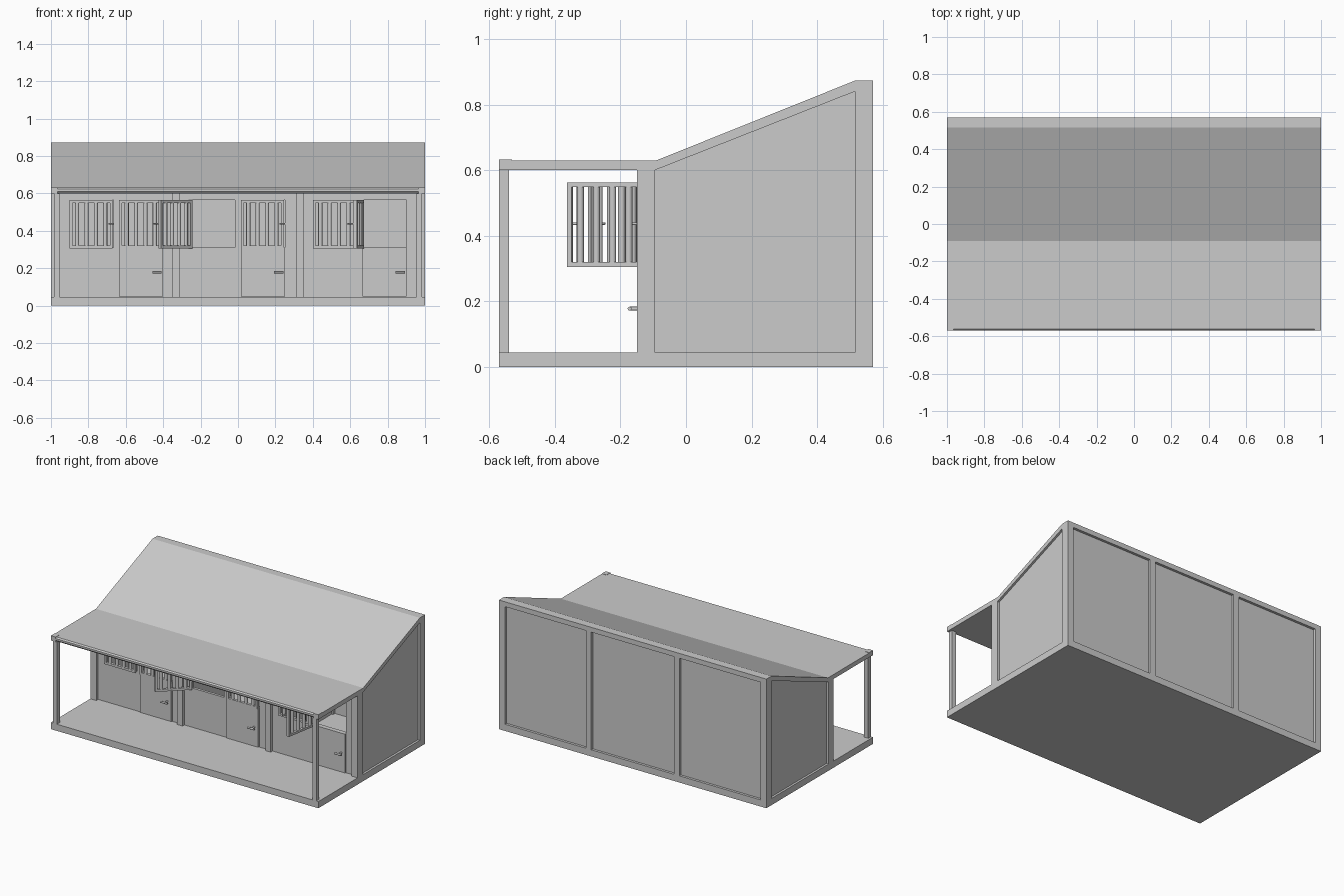
import bpy, bmesh, math
from mathutils import Matrix, Vector

if "Cube" in bpy.data.objects:
    bpy.data.objects.remove(bpy.data.objects["Cube"])

grey = bpy.data.materials.new("plain grey")
grey.use_nodes = True
GREY = (0.6, 0.6, 0.6, 1)
grey.diffuse_color = GREY
grey.node_tree.nodes["Principled BSDF"].inputs["Base Color"].default_value = GREY


def finish(name, bm, smooth=False):
    bmesh.ops.recalc_face_normals(bm, faces=bm.faces)
    mesh = bpy.data.meshes.new(name)
    bm.to_mesh(mesh)
    bm.free()
    mesh.materials.append(grey)
    ob = bpy.data.objects.new(name, mesh)
    bpy.context.collection.objects.link(ob)
    if smooth:
        bpy.ops.object.select_all(action='DESELECT')
        ob.select_set(True)
        bpy.context.view_layer.objects.active = ob
        bpy.ops.object.shade_smooth_by_angle(angle=math.radians(40))
    return ob


def add_box(bm, x, y, z):
    size = [b - a for a, b in (x, y, z)]
    mid = [(a + b) / 2 for a, b in (x, y, z)]
    bmesh.ops.create_cube(bm, size=1, matrix=Matrix.Translation(mid) @ Matrix.Diagonal((*size, 1)))


def add_rod(bm, start, end, radius):
    a, b = Vector(start), Vector(end)
    turn = (b - a).to_track_quat('Z', 'Y').to_matrix().to_4x4()
    bmesh.ops.create_cone(bm, cap_ends=True, segments=12, radius1=radius, radius2=radius,
                          depth=(b - a).length, matrix=Matrix.Translation((a + b) / 2) @ turn)


def box(name, x, y, z):
    bm = bmesh.new()
    add_box(bm, x, y, z)
    return finish(name, bm)


def extrude_side(name, profile, x0, x1):
    """Sweep a closed y-z outline along x."""
    bm = bmesh.new()
    face = bm.faces.new([bm.verts.new((x0, y, z)) for y, z in profile])
    out = bmesh.ops.extrude_face_region(bm, geom=[face])["geom"]
    bmesh.ops.translate(bm, vec=(x1 - x0, 0, 0),
                        verts=[v for v in out if isinstance(v, bmesh.types.BMVert)])
    return finish(name, bm)


FLOOR, EAVE, SILL, HEAD = 0.045, 0.60, 0.31, 0.563
FRONT, BACK = -0.57, 0.57
WALL = (-0.13, -0.112)
PITCH, OPEN_W = 0.65, 0.235
windows = [-0.90 + i * PITCH for i in range(3)]
doors = [-0.635 + i * PITCH for i in range(3)]

# Floor slab and folded roof with a softened front edge
box("floor_slab", (-1, 1), (FRONT, BACK), (0, FLOOR))
extrude_side("roof", [(FRONT, 0.61), (FRONT, 0.622), (-0.562, 0.63), (-0.09, 0.63), (0.515, 0.873),
                      (BACK, 0.873), (BACK, 0.84), (0.515, 0.84), (-0.095, EAVE), (-0.56, EAVE)], -1, 1)

# Posts and end panels, repeated on both sides
for s, side in ((-1, "right"), (1, "left")):
    def span(a, b):
        return tuple(sorted((s * a, s * b)))
    box(side + "_eave_corner", span(0.965, 1), (FRONT, -0.53), (EAVE, 0.632))
    box(side + "_porch_post", span(0.955, 0.985), (FRONT, -0.54), (FLOOR, EAVE))
    box(side + "_front_corner_post", span(0.955, 1), (-0.15, -0.095), (FLOOR, 0.605))
    box(side + "_back_corner_post", span(0.955, 1), (0.515, BACK), (FLOOR, 0.845))
    extrude_side(side + "_end_panel", [(-0.1, FLOOR), (0.52, FLOOR), (0.52, 0.85), (-0.1, 0.61)],
                 *span(0.97, 0.985))
    # Stall divider with its front and back posts
    c = 0.33 * s
    box(side + "_divider_front_post", (c - 0.02, c + 0.02), (-0.15, -0.095), (FLOOR, 0.605))
    box(side + "_divider_back_post", (c - 0.02, c + 0.02), (0.515, BACK), (FLOOR, 0.845))
    extrude_side(side + "_stall_divider", [(-0.1, FLOOR), (0.52, FLOOR), (0.52, 0.85), (-0.1, 0.61)],
                 c - 0.01, c + 0.01)

box("back_panel", (-0.97, 0.97), (0.535, 0.553), (FLOOR, 0.85))

# Front wall: solid bands with piers between the openings
bm = bmesh.new()
add_box(bm, (-0.97, 0.97), WALL, (FLOOR, SILL))
add_box(bm, (-0.97, 0.97), WALL, (HEAD, 0.605))
left = -0.97
for x in sorted(windows + doors):
    add_box(bm, (left, x), WALL, (SILL, HEAD))
    left = x + OPEN_W
add_box(bm, (left, 0.97), WALL, (SILL, HEAD))
finish("front_wall", bm)


def add_handle(bm, x, y, z, length, r):
    """Stem standing off the face, with a lever across it."""
    add_rod(bm, (x, y, z), (x, y - 0.03, z), r)
    add_rod(bm, (x - length * 0.6, y - 0.03, z), (x + length * 0.4, y - 0.03, z), r)


def barred_leaf(name, x, angle=0):
    """Barred shutter, hinged on its -x edge."""
    bm = bmesh.new()
    w, rail, t = OPEN_W - 0.005, 0.015, (-0.01, 0.01)
    low, high = SILL - 0.005, HEAD
    for z in (low, high - rail):
        add_box(bm, (0, w), t, (z, z + rail))
    for a in (0, w - rail):
        add_box(bm, (a, a + rail), t, (low + rail, high - rail))
    for i in range(1, 5):
        bx = rail + (w - 2 * rail) * (i - 0.5) / 4
        add_rod(bm, (bx, 0, low + rail), (bx, 0, high - rail), 0.011)
    add_handle(bm, w - 0.005, -0.01, 0.437, 0.028, 0.004)
    ob = finish(name, bm, smooth=True)
    ob.location = (x, -0.135, 0)
    ob.rotation_euler.z = math.radians(angle)


# Shutters and half doors, one pair per stall
for i, place in enumerate(("right", "middle", "left")):
    barred_leaf(place + "_window_shutter", windows[i], -137 if i == 1 else 0)
    barred_leaf(place + "_door_shutter", doors[i], -100 if i == 2 else 0)
    bm = bmesh.new()
    x0, x1 = doors[i], doors[i] + OPEN_W
    add_box(bm, (x0, x1), (-0.142, -0.11), (FLOOR + 0.003, SILL))
    add_handle(bm, x1 - 0.028, -0.142, 0.178, 0.05, 0.006)
    finish(place + "_half_door", bm, smooth=True)
